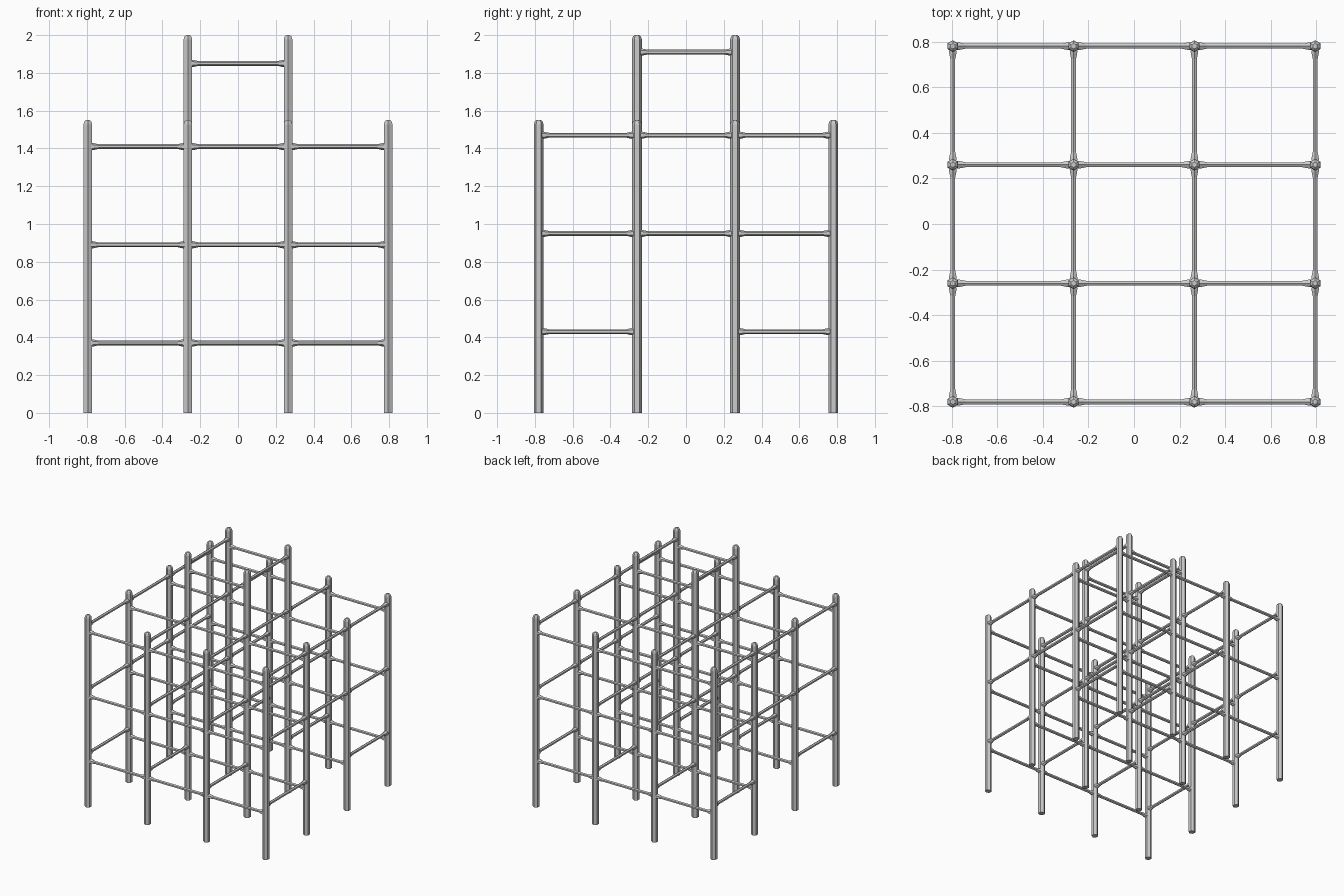
import bpy, bmesh, math
from mathutils import Vector

if "Cube" in bpy.data.objects:
    bpy.data.objects.remove(bpy.data.objects["Cube"])

XS = [-0.795, -0.265, 0.265, 0.795]
YS = [-0.78, -0.26, 0.26, 0.78]


def lathe(name, start, direction, profile, sides=6, phase=0.0):
    """Tube along a direction; profile is (distance, radius) pairs."""
    bm = bmesh.new()
    d = Vector(direction)
    u = Vector((1, 0, 0)) if abs(d.z) > 0.5 else Vector((0, 0, 1))
    v = d.cross(u)
    rings = []
    for dist, r in profile:
        ring = []
        for k in range(sides):
            a = phase + 2 * math.pi * k / sides
            ring.append(bm.verts.new(Vector(start) + d * dist
                                     + (u * math.cos(a) + v * math.sin(a)) * r))
        rings.append(ring)
    for lo, hi in zip(rings, rings[1:]):
        for k in range(sides):
            n = (k + 1) % sides
            bm.faces.new((lo[k], lo[n], hi[n], hi[k]))
    bm.faces.new(rings[0][::-1])
    bm.faces.new(rings[-1])
    bmesh.ops.recalc_face_normals(bm, faces=bm.faces)
    mesh = bpy.data.meshes.new(name)
    bm.to_mesh(mesh)
    bm.free()
    obj = bpy.data.objects.new(name, mesh)
    bpy.context.collection.objects.link(obj)
    return obj


def rail(name, start, direction, length):
    # slim bar that flares where it is welded to the posts
    prof = [(0.018, 0.020), (0.032, 0.018), (0.056, 0.0125)]
    prof += [(length - t, r) for t, r in reversed(prof)]
    lathe(name, start, direction, prof)


# hexagonal posts with rounded caps, taller in the centre
for i, x in enumerate(XS):
    for j, y in enumerate(YS):
        inner = i in (1, 2) and j in (1, 2)
        h = 2.0 if inner else 1.55
        lathe("tower_post" if inner else "post", (x, y, 0), (0, 0, 1),
              [(0, 0.026), (h - 0.022, 0.026), (h - 0.007, 0.021), (h, 0.012)],
              phase=math.pi / 6)

# rails along x
for z in (0.37, 0.89, 1.41, 1.85):
    for j, y in enumerate(YS):
        for i in range(3):
            if z > 1.6 and not (i == 1 and j in (1, 2)):
                continue
            rail("cross_rail", (XS[i], y, z), (1, 0, 0), XS[i + 1] - XS[i])

# rails along y, leaving the low middle bay open as a passage
for z in (0.43, 0.95, 1.47, 1.91):
    for i, x in enumerate(XS):
        for j in range(3):
            if z > 1.6 and not (j == 1 and i in (1, 2)):
                continue
            if z < 0.5 and j == 1:
                continue
            rail("side_rail", (x, YS[j], z), (0, 1, 0), YS[j + 1] - YS[j])
